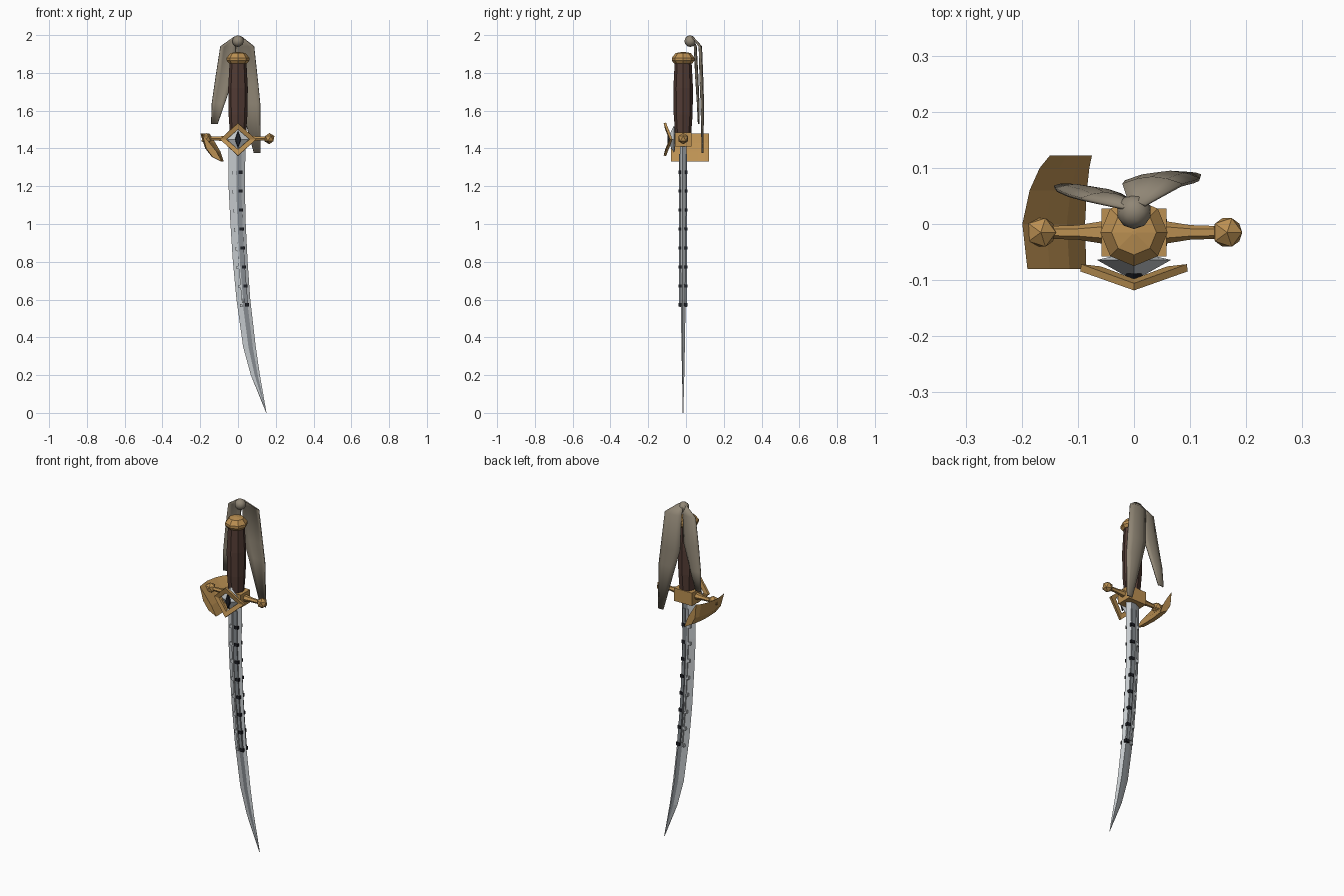
import bpy, bmesh, math
from mathutils import Vector, Matrix

if "Cube" in bpy.data.objects:
    bpy.data.objects.remove(bpy.data.objects["Cube"])

CY = -0.015  # depth of the sword's middle plane


def material(name, rgb):
    m = bpy.data.materials.new(name)
    m.diffuse_color = (*rgb, 1)
    m.use_nodes = True
    m.node_tree.nodes["Principled BSDF"].inputs["Base Color"].default_value = m.diffuse_color
    return m


GOLD = material("gold", (0.50, 0.28, 0.085))
BROWN = material("dark_brown", (0.085, 0.045, 0.035))
CLOTH = material("grey_cloth", (0.28, 0.24, 0.18))
SILVER = material("silver", (0.56, 0.59, 0.61))
STEEL = material("dark_steel", (0.24, 0.26, 0.28))
BLACK = material("black", (0.012, 0.013, 0.018))


def finish(name, bm, *mats):
    bmesh.ops.recalc_face_normals(bm, faces=bm.faces)
    me = bpy.data.meshes.new(name)
    bm.to_mesh(me)
    bm.free()
    for m in mats:
        me.materials.append(m)
    ob = bpy.data.objects.new(name, me)
    bpy.context.collection.objects.link(ob)
    return ob


def loft(name, rings, *mats, closed=True, caps=True):
    """Skin a list of equal-length point rings."""
    bm = bmesh.new()
    vs = [[bm.verts.new(p) for p in r] for r in rings]
    n = len(rings[0])
    for a, b in zip(vs, vs[1:]):
        for i in range(n if closed else n - 1):
            j = (i + 1) % n
            f = bm.faces.new((a[i], a[j], b[j], b[i]))
            if len(mats) > 1 and i in (1, 4):
                f.material_index = 1
    if caps:
        bm.faces.new(vs[0])
        bm.faces.new(vs[-1])
    return finish(name, bm, *mats)


def turned(name, profile, sides, mat):
    """Faceted upright solid from (radius, z) pairs."""
    return loft(name, [[(r * math.cos(math.tau * i / sides), CY + r * math.sin(math.tau * i / sides), z)
                        for i in range(sides)] for r, z in profile], mat)


def box(name, x0, x1, y0, y1, z0, z1, mat):
    return loft(name, [[(x0, y0, z), (x1, y0, z), (x1, y1, z), (x0, y1, z)] for z in (z0, z1)], mat)


def ball(name, centre, r, mat, sub=1):
    bm = bmesh.new()
    bmesh.ops.create_icosphere(bm, subdivisions=sub, radius=r, matrix=Matrix.Translation(centre))
    return finish(name, bm, mat)


def smooth(ob):
    for p in ob.data.polygons:
        p.use_smooth = True


def thicken(ob, t):
    mod = ob.modifiers.new("thickness", "SOLIDIFY")
    mod.thickness = t
    mod.offset = 0


# Curved blade: (z, cutting edge x, spine x, half thickness)
BLADE = [(1.42, -0.05, 0.04, 0.017), (1.2, -0.05, 0.036, 0.017), (1.0, -0.04, 0.041, 0.016),
         (0.8, -0.027, 0.051, 0.015), (0.6, -0.008, 0.065, 0.013), (0.35, 0.027, 0.094, 0.009),
         (0.2, 0.068, 0.116, 0.006), (0.0, 0.149, 0.151, 0.001)]


def blade_ring(z, a, b, t):
    w = b - a
    return [(a, CY - 0.003, z), (a + 0.42 * w, CY - t, z), (a + 0.76 * w, CY - t, z), (b, CY - 0.003, z),
            (a + 0.76 * w, CY + t, z), (a + 0.42 * w, CY + t, z)]


loft("blade", [blade_ring(*s) for s in BLADE], SILVER, STEEL)


def blade_x(z, frac):
    for (z0, a0, b0, _), (z1, a1, b1, _) in zip(BLADE, BLADE[1:]):
        if z0 >= z >= z1:
            k = (z0 - z) / (z0 - z1)
            a, b = a0 + (a1 - a0) * k, b0 + (b1 - b0) * k
            return a + (b - a) * frac


# Raised rails following the blade's curve
def rail(name, frac, half_w, half_t, mat):
    rings = []
    for i in range(9):
        z = 1.37 - i * 0.0985
        x = blade_x(z, frac)
        rings.append([(x - half_w, CY - half_t, z), (x + half_w, CY - half_t, z),
                      (x + half_w, CY + half_t, z), (x - half_w, CY + half_t, z)])
    loft(name, rings, mat)


rail("spine_rail", 0.68, 0.009, 0.021, STEEL)
rail("inner_rail", 0.42, 0.004, 0.021, SILVER)

# Rows of dark studs and light rivets on both sides
for i in range(8):
    z = 1.275 - i * 0.1005
    x, xr = blade_x(z, 0.72), blade_x(z, 0.3)
    box(f"dark_stud_{i}", x - 0.011, x + 0.011, CY - 0.024, CY + 0.024, z - 0.009, z + 0.009, BLACK)
    box(f"rivet_{i}", xr - 0.006, xr + 0.006, CY - 0.02, CY + 0.02, z - 0.012, z + 0.006, SILVER)

# Grip and pommel
turned("grip", [(0.043, 1.485), (0.05, 1.58), (0.052, 1.72), (0.044, 1.87)], 8, BROWN)
turned("pommel", [(0.048, 1.85), (0.06, 1.865), (0.06, 1.88), (0.04, 1.905), (0.004, 1.911)], 8, GOLD)

# Crossguard: block, tapered arms, faceted end balls
box("guard_block", -0.058, 0.058, -0.058, 0.028, 1.41, 1.485, GOLD)
for side, name in ((-1, "left"), (1, "right")):
    arm = [(0.05, 0.021), (0.10, 0.013), (0.16, 0.011)]
    loft(f"guard_arm_{name}", [[(side * x, CY + r * math.cos(math.tau * k / 6),
                                 1.452 + r * math.sin(math.tau * k / 6)) for k in range(6)]
                               for x, r in arm], GOLD)
    ball(f"guard_ball_{name}", (side * 0.166, CY, 1.452), 0.03, GOLD)

# Curved side plate with a crescent section, pulled inward towards the back
SECTION = [(-0.19, 1.478), (-0.168, 1.40), (-0.135, 1.355), (-0.085, 1.33), (-0.115, 1.385), (-0.15, 1.43)]
STATIONS = [(-0.08, 0.0), (0.0, -0.009), (0.06, 0.004), (0.1, 0.022), (0.122, 0.04)]
rings = []
for y, shift in STATIONS:
    rings.append([(x + shift * (0.25 + 0.75 * (z - 1.33) / 0.148), y, z) for x, z in SECTION])
loft("side_plate", rings, GOLD)


# Bent diamond frame on the front of the guard
def diamond(sx, sz, y_mid, y_side, zc=1.448):
    return [(0, y_mid, zc + sz), (sx, y_side, zc), (0, y_mid, zc - sz), (-sx, y_side, zc)]


frame = loft("diamond_frame", [diamond(0.095, 0.087, -0.112, -0.078),
                               diamond(0.06, 0.054, -0.104, -0.082)], GOLD, caps=False)
thicken(frame, 0.013)

# Silver faceted eye inside the frame
eye = loft("eye", [diamond(0.04, 0.055, -0.058, -0.058), diamond(0.066, 0.072, -0.064, -0.064),
                   diamond(0.018, 0.02, -0.091, -0.091)], SILVER)
# Dark slit pupil
loft("pupil", [diamond(0.017, 0.046, -0.088, -0.088), diamond(0.014, 0.042, -0.097, -0.097)], BLACK)

# Cloth knot and two hanging tails: rows are (z, left x, right x, y)
knot = ball("cloth_knot", (0, 0.022, 1.968), 0.031, CLOTH, 2)
smooth(knot)
TAILS = {
    "short_tail": [(1.99, -0.02, 0.008, 0.03), (1.94, -0.093, -0.012, 0.05), (1.78, -0.118, -0.022, 0.058),
                   (1.64, -0.138, -0.07, 0.065), (1.53, -0.142, -0.108, 0.068)],
    "long_tail": [(1.99, -0.008, 0.02, 0.035), (1.94, -0.02, 0.085, 0.077), (1.74, -0.015, 0.107, 0.084),
                  (1.64, 0.012, 0.117, 0.087), (1.375, 0.085, 0.119, 0.088)],
}
for name, rows in TAILS.items():
    strip = []
    for z, a, b, y in rows:
        belly = 0.12 * (b - a)
        strip.append([(a + (b - a) * k / 4, y + belly * (math.sin(math.pi * k / 4) - 0.6), z) for k in range(5)])
    tail = loft(name, strip, CLOTH, closed=False, caps=False)
    smooth(tail)
    thicken(tail, 0.006)
